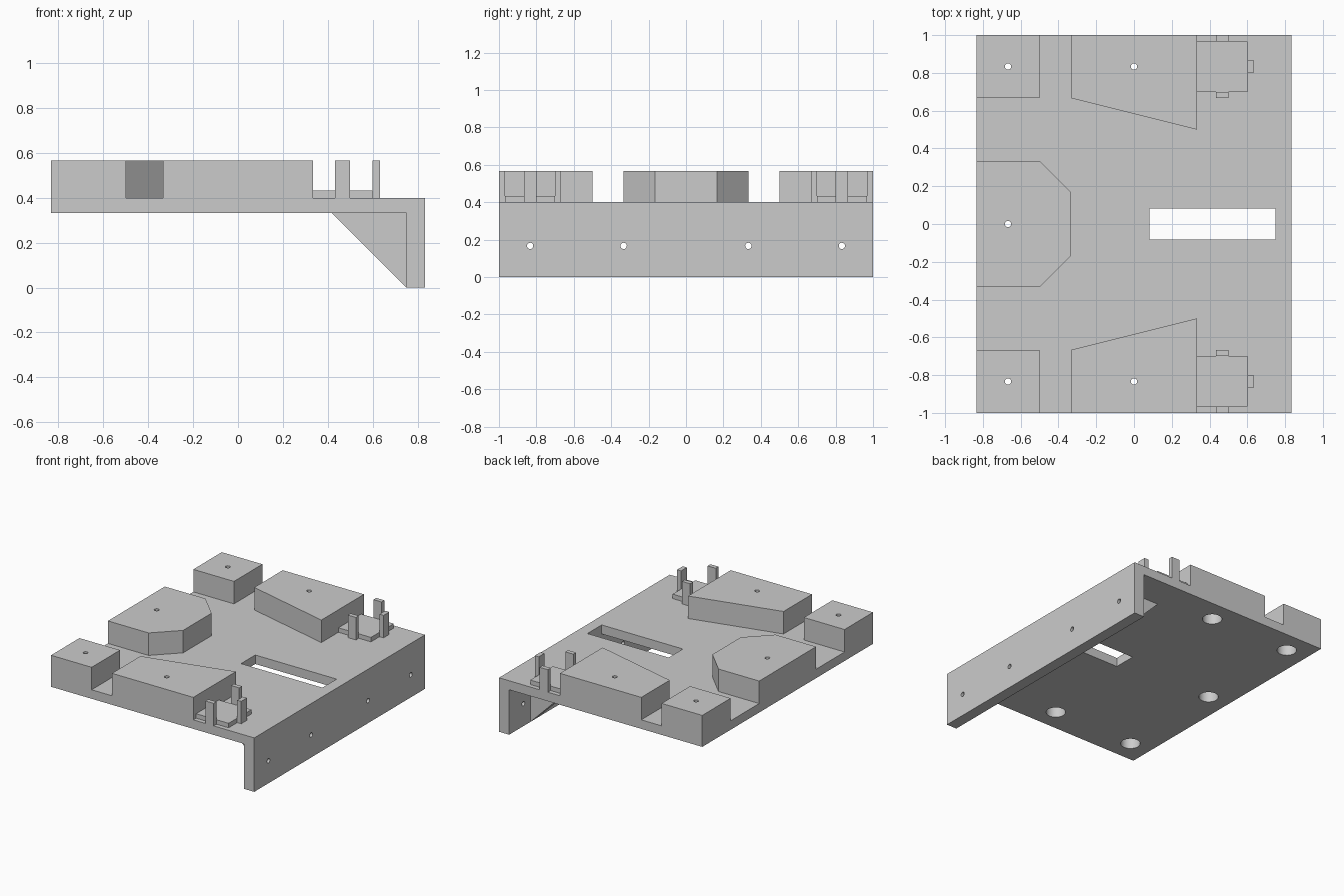
import bpy, bmesh
from math import pi
from mathutils import Matrix, Vector

cube = bpy.data.objects.get("Cube")
if cube:
    bpy.data.objects.remove(cube, do_unlink=True)

U = 1 / 12            # wall thickness, the module of the whole part
PLATE_LOW, PLATE_TOP = 4 * U, 0.4
PAD_TOP, CLIP_TOP = PLATE_TOP + 2 * U, PLATE_TOP + 0.033
POCKET_TOP = 0.5

grey = bpy.data.materials.new("light_grey")
grey.use_nodes = True
colour = (0.6, 0.6, 0.6, 1)
grey.diffuse_color = colour
grey.node_tree.nodes["Principled BSDF"].inputs["Base Color"].default_value = colour


def finish(name, bm):
    bmesh.ops.recalc_face_normals(bm, faces=bm.faces)
    mesh = bpy.data.meshes.new(name)
    bm.to_mesh(mesh)
    bm.free()
    mesh.materials.append(grey)
    obj = bpy.data.objects.new(name, mesh)
    bpy.context.collection.objects.link(obj)
    return obj


def extrude(name, points, offset):
    bm = bmesh.new()
    face = bm.faces.new([bm.verts.new(p) for p in points])
    grown = bmesh.ops.extrude_face_region(bm, geom=[face])["geom"]
    verts = [g for g in grown if isinstance(g, bmesh.types.BMVert)]
    bmesh.ops.translate(bm, verts=verts, vec=Vector(offset))
    return finish(name, bm)


def prism(name, outline, low, high):
    return extrude(name, [(x, y, low) for x, y in outline], (0, 0, high - low))


def box(name, x0, x1, y0, y1, z0, z1):
    return prism(name, [(x0, y0), (x1, y0), (x1, y1), (x0, y1)], z0, z1)


def rod(centre, radius, length, axis="Z"):
    bm = bmesh.new()
    turn = Matrix.Rotation(pi / 2, 4, "Y") if axis == "X" else Matrix()
    bmesh.ops.create_cone(bm, cap_ends=True, segments=32, radius1=radius, radius2=radius,
                          depth=length, matrix=Matrix.Translation(centre) @ turn)
    return finish("hole_cutter", bm)


def cut(obj, cutters):
    for c in cutters:
        c.hide_render = True
        mod = obj.modifiers.new("cut", "BOOLEAN")
        mod.operation, mod.solver, mod.object = "DIFFERENCE", "EXACT", c
    graph = bpy.context.evaluated_depsgraph_get()
    mesh = bpy.data.meshes.new_from_object(obj.evaluated_get(graph))
    obj.modifiers.clear()
    obj.data = mesh


def screw_hole(x, y):
    # wide pocket from below, narrow bore through the top
    pocket = rod((x, y, POCKET_TOP / 2), 0.067, POCKET_TOP)
    bore = rod((x, y, PAD_TOP), U / 5, 0.5)
    return [pocket, bore]


# Plate with its down-turned flange, as one profile
X = 10 * U
profile = [(-X, PLATE_LOW), (9 * U, PLATE_LOW), (9 * U, 0), (X, 0), (X, PLATE_TOP), (-X, PLATE_TOP)]
body = extrude("plate_and_flange", [(x, -1, z) for x, z in profile], (0, 2, 0))

body_cutters = [box("slot_cutter", U, 9 * U, -U, U, 0.3, 0.5)]
body_cutters += [rod((X, y * U, 2 * U), U / 5, 0.4, "X") for y in (-10, -4, 4, 10)]

# Pad at the middle of the short edge
pad = prism("centre_pad", [(-X, -4 * U), (-6 * U, -4 * U), (-4 * U, -2 * U),
                           (-4 * U, 2 * U), (-6 * U, 4 * U), (-X, 4 * U)], PLATE_TOP, PAD_TOP)
pads = [(pad, screw_hole(-8 * U, 0))]

for side, s in (("left", 1), ("right", -1)):
    # Corner and tapered pads
    corner = prism("corner_pad_" + side, [(-X, s * 8 * U), (-6 * U, s * 8 * U), (-6 * U, s), (-X, s)],
                   PLATE_TOP, PAD_TOP)
    taper = prism("tapered_pad_" + side, [(-4 * U, s * 8 * U), (4 * U, s * 6 * U), (4 * U, s), (-4 * U, s)],
                  PLATE_TOP, PAD_TOP)
    pads += [(corner, screw_hole(-8 * U, s * 10 * U)), (taper, screw_hole(0, s * 10 * U))]

    # Clip holder: base with three upright posts
    box("clip_base_" + side, 4 * U, 0.6, s * 0.7, s * 0.967, PLATE_TOP, CLIP_TOP)
    box("clip_post_inner_" + side, 0.433, 0.5, s * 0.667, s * 0.7, PLATE_TOP, PAD_TOP)
    box("clip_post_outer_" + side, 0.433, 0.5, s * 0.967, s, PLATE_TOP, PAD_TOP)
    box("clip_post_end_" + side, 0.6, 0.633, s * 0.8, s * 0.867, PLATE_TOP, PAD_TOP)

    # Triangular brace between plate and flange
    extrude("gusset_" + side, [(5 * U, s * 8 * U, PLATE_LOW), (9 * U, s * 8 * U, PLATE_LOW),
                               (9 * U, s * 8 * U, 0)], (0, s * U, 0))

# Cut all holes, then discard the cutters
for pad, cutters in pads:
    cut(pad, cutters)
    body_cutters += cutters
cut(body, body_cutters)
for c in body_cutters:
    bpy.data.objects.remove(c, do_unlink=True)

# Smooth hole walls, sharp edges elsewhere
bpy.ops.object.select_all(action="DESELECT")
for obj in [body] + [p for p, _ in pads]:
    obj.select_set(True)
bpy.context.view_layer.objects.active = body
bpy.ops.object.shade_smooth_by_angle(angle=pi / 6)
